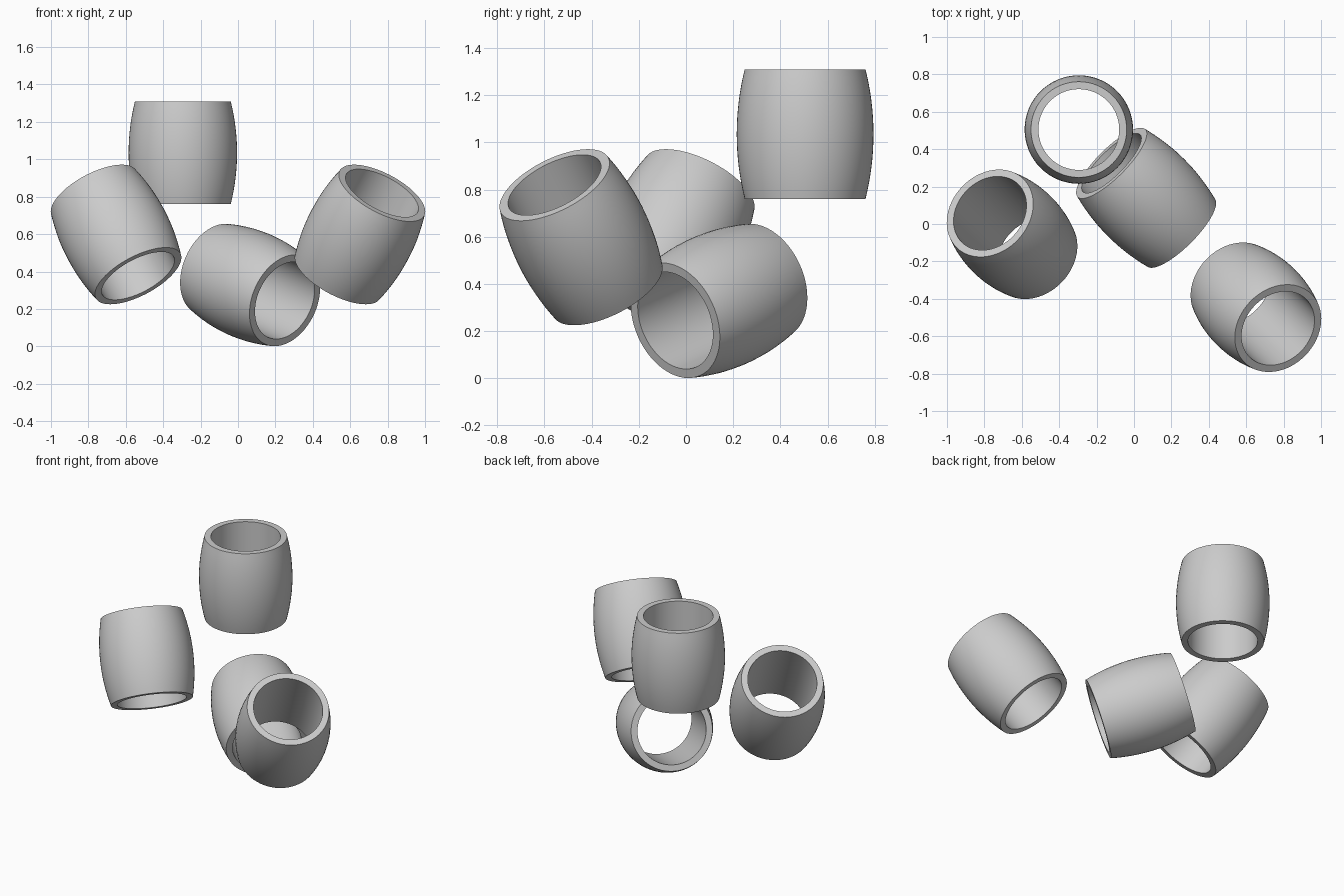
import bpy
import bmesh
import math
from mathutils import Vector

if "Cube" in bpy.data.objects:
    bpy.data.objects.remove(bpy.data.objects["Cube"], do_unlink=True)

HALF = 0.275      # half the bead length
R_MID = 0.29      # widest outer radius
R_END = 0.256     # outer radius at the rims
R_HOLE = 0.216    # hole radius
SEGMENTS = 64
STEPS = 16

grey = bpy.data.materials.new("plain_grey")
grey.use_nodes = True
colour = (0.6, 0.6, 0.6, 1.0)
grey.diffuse_color = colour
grey.node_tree.nodes["Principled BSDF"].inputs["Base Color"].default_value = colour


def bead_profile():
    """Closed section: bulged outer wall, flat rims, straight hole."""
    bulge = R_MID - R_END
    arc = (HALF ** 2 + bulge ** 2) / (2 * bulge)
    points = []
    for i in range(STEPS + 1):
        z = -HALF + 2 * HALF * i / STEPS
        points.append((R_MID - arc + math.sqrt(arc ** 2 - z ** 2), z))
    return points + [(R_HOLE, HALF), (R_HOLE, -HALF)]


def make_bead(name, centre, axis):
    bm = bmesh.new()
    rings = []
    for r, z in bead_profile():
        rings.append([bm.verts.new((r * math.cos(a), r * math.sin(a), z))
                      for a in (math.tau * k / SEGMENTS for k in range(SEGMENTS))])
    for i, ring in enumerate(rings):
        above = rings[(i + 1) % len(rings)]
        for k in range(SEGMENTS):
            n = (k + 1) % SEGMENTS
            bm.faces.new((ring[k], ring[n], above[n], above[k]))
    bmesh.ops.recalc_face_normals(bm, faces=bm.faces)
    mesh = bpy.data.meshes.new(name)
    bm.to_mesh(mesh)
    bm.free()
    mesh.materials.append(grey)
    obj = bpy.data.objects.new(name, mesh)
    bpy.context.collection.objects.link(obj)
    obj.location = centre
    obj.rotation_euler = Vector(axis).to_track_quat('Z', 'Y').to_euler()
    return obj


# Four identical barrel beads: name, centre, direction of the hole
beads = [make_bead(*spec) for spec in (
    ("upright_bead", (-0.295, 0.505, 1.035), (0, 0, 1)),
    ("right_tilted_bead", (-0.652, -0.055, 0.598), (-0.43, 0.41, 0.806)),
    ("left_tilted_bead", (0.652, -0.445, 0.598), (0.43, -0.41, 0.806)),
    ("lying_bead", (0.065, 0.14, 0.328), (-0.67, 0.67, 0.3)),
)]

bpy.ops.object.select_all(action='DESELECT')
for bead in beads:
    bead.select_set(True)
bpy.context.view_layer.objects.active = beads[0]
bpy.ops.object.shade_smooth_by_angle(angle=math.radians(35))
